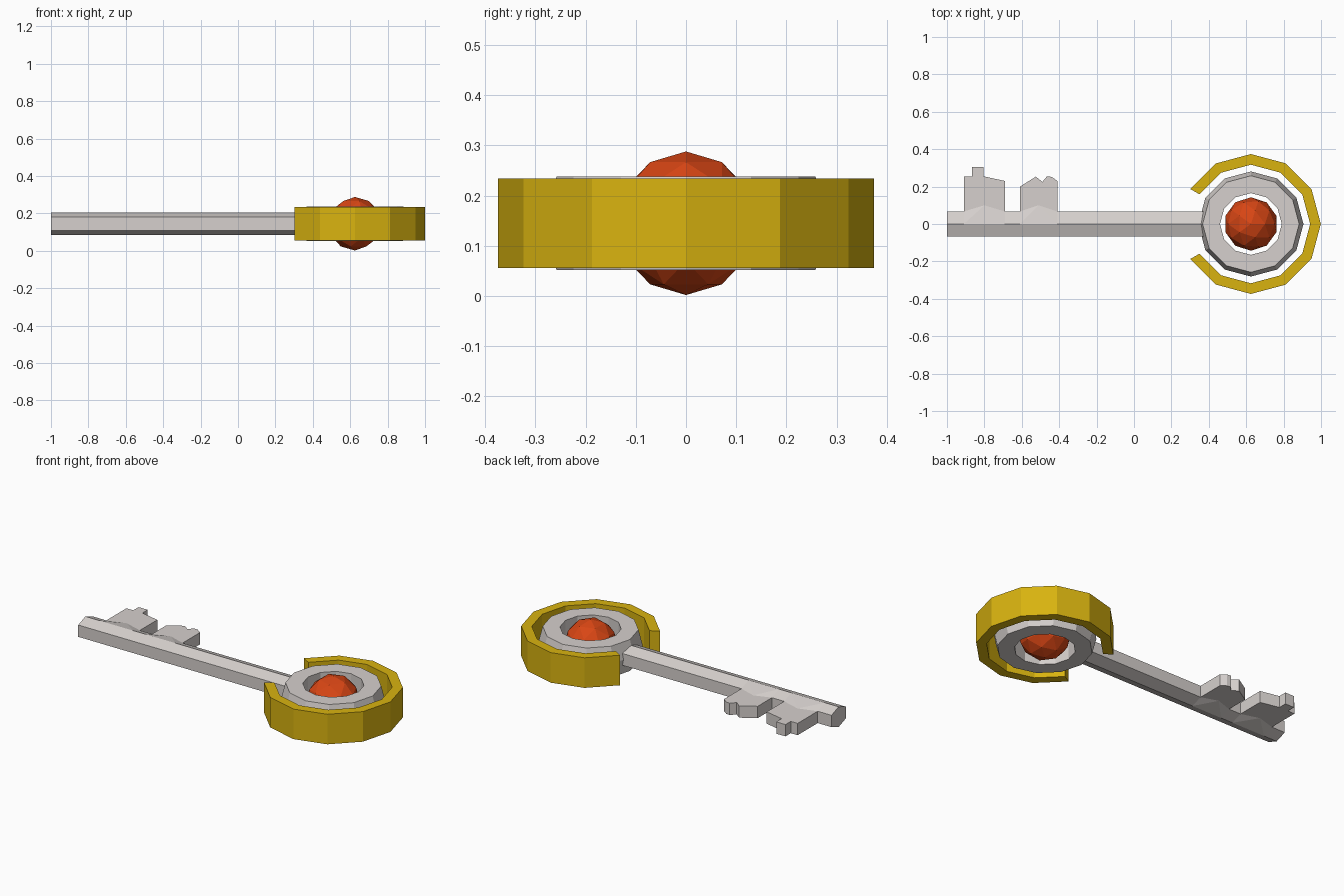
import bpy, bmesh, math
from mathutils import Vector

cube = bpy.data.objects.get("Cube")
if cube:
    bpy.data.objects.remove(cube, do_unlink=True)

CX, CZ = 0.625, 0.145          # centre of the key's bow
HALF = 0.035                   # half thickness of the teeth


def material(name, rgb):
    m = bpy.data.materials.new(name)
    m.use_nodes = True
    col = (*rgb, 1.0)
    m.diffuse_color = col
    m.node_tree.nodes["Principled BSDF"].inputs["Base Color"].default_value = col
    return m


silver = material("silver", (0.67, 0.63, 0.61))
gold = material("gold", (0.69, 0.45, 0.005))
red = material("red gem", (0.68, 0.06, 0.007))


def finish(name, bm, mat):
    bmesh.ops.recalc_face_normals(bm, faces=bm.faces[:])
    me = bpy.data.meshes.new(name)
    bm.to_mesh(me)
    bm.free()
    me.materials.append(mat)
    ob = bpy.data.objects.new(name, me)
    bpy.context.collection.objects.link(ob)
    return ob


def extrude(name, outline, offset, mat):
    """Close an outline into a face and sweep it along offset."""
    bm = bmesh.new()
    face = bm.faces.new([bm.verts.new(p) for p in outline])
    ext = bmesh.ops.extrude_face_region(bm, geom=[face])["geom"]
    bmesh.ops.translate(bm, vec=offset,
                        verts=[v for v in ext if isinstance(v, bmesh.types.BMVert)])
    return finish(name, bm, mat)


def ring(name, section, angles, closed, mat):
    """Sweep a (radius, height) section around the bow's centre."""
    bm = bmesh.new()
    loops = [[bm.verts.new((CX + r * math.cos(a), r * math.sin(a), CZ + z))
              for r, z in section] for a in map(math.radians, angles)]
    n = len(section)
    for i in range(len(loops) if closed else len(loops) - 1):
        a, b = loops[i], loops[(i + 1) % len(loops)]
        for j in range(n):
            k = (j + 1) % n
            bm.faces.new((a[j], a[k], b[k], b[j]))
    if not closed:
        bm.faces.new(loops[0])
        bm.faces.new(loops[-1])
    return finish(name, bm, mat)


# Hexagonal shaft with a ridge along the top and bottom
hexagon = [(0, 0.06), (0.067, HALF), (0.067, -HALF),
           (0, -0.06), (-0.067, -HALF), (-0.067, HALF)]
extrude("shaft", [(-1, y, CZ + z) for y, z in hexagon], (1.38, 0, 0), silver)

# Teeth, each with a wedge-shaped root blending into the shaft
teeth = {
    "end_tooth": [(-0.91, 0), (-0.91, 0.255), (-0.865, 0.255), (-0.865, 0.305),
                  (-0.805, 0.305), (-0.805, 0.255), (-0.69, 0.23), (-0.69, 0)],
    "inner_tooth": [(-0.61, 0), (-0.61, 0.20), (-0.525, 0.253), (-0.49, 0.225),
                    (-0.465, 0.255), (-0.44, 0.252), (-0.41, 0.23), (-0.41, 0)],
}
for name, pts in teeth.items():
    extrude(name, [(x, y, CZ - HALF) for x, y in pts], (0, 0, 2 * HALF), silver)
    x0, x1 = pts[0][0], pts[-1][0]
    bm = bmesh.new()
    for s in (-1, 1):
        for p in ((x0, 0, 0.06), (x1, 0, 0.06), (x0, 0.067, HALF),
                  (x1, 0.067, HALF), ((x0 + x1) / 2, 0.1, HALF)):
            bm.verts.new((p[0], p[1], CZ + s * p[2]))
    bmesh.ops.convex_hull(bm, input=bm.verts[:])
    finish(name + "_root", bm, silver)

# Inner ring, slightly bulged on its outer wall
ring("inner_ring", [(0.165, 0.093), (0.258, 0.093), (0.281, 0.0),
                    (0.258, -0.093), (0.165, -0.093)],
     range(0, 360, 30), True, silver)

# Open outer ring with a gap for the shaft
ring("outer_ring", [(0.317, 0.089), (0.374, 0.089), (0.374, -0.089), (0.317, -0.089)],
     range(-150, 151, 30), False, gold)

# Faceted gem floating in the middle
bm = bmesh.new()
bmesh.ops.create_icosphere(bm, subdivisions=2, radius=0.143)
bmesh.ops.translate(bm, vec=Vector((CX, 0, CZ)), verts=bm.verts[:])
finish("gem", bm, red)
